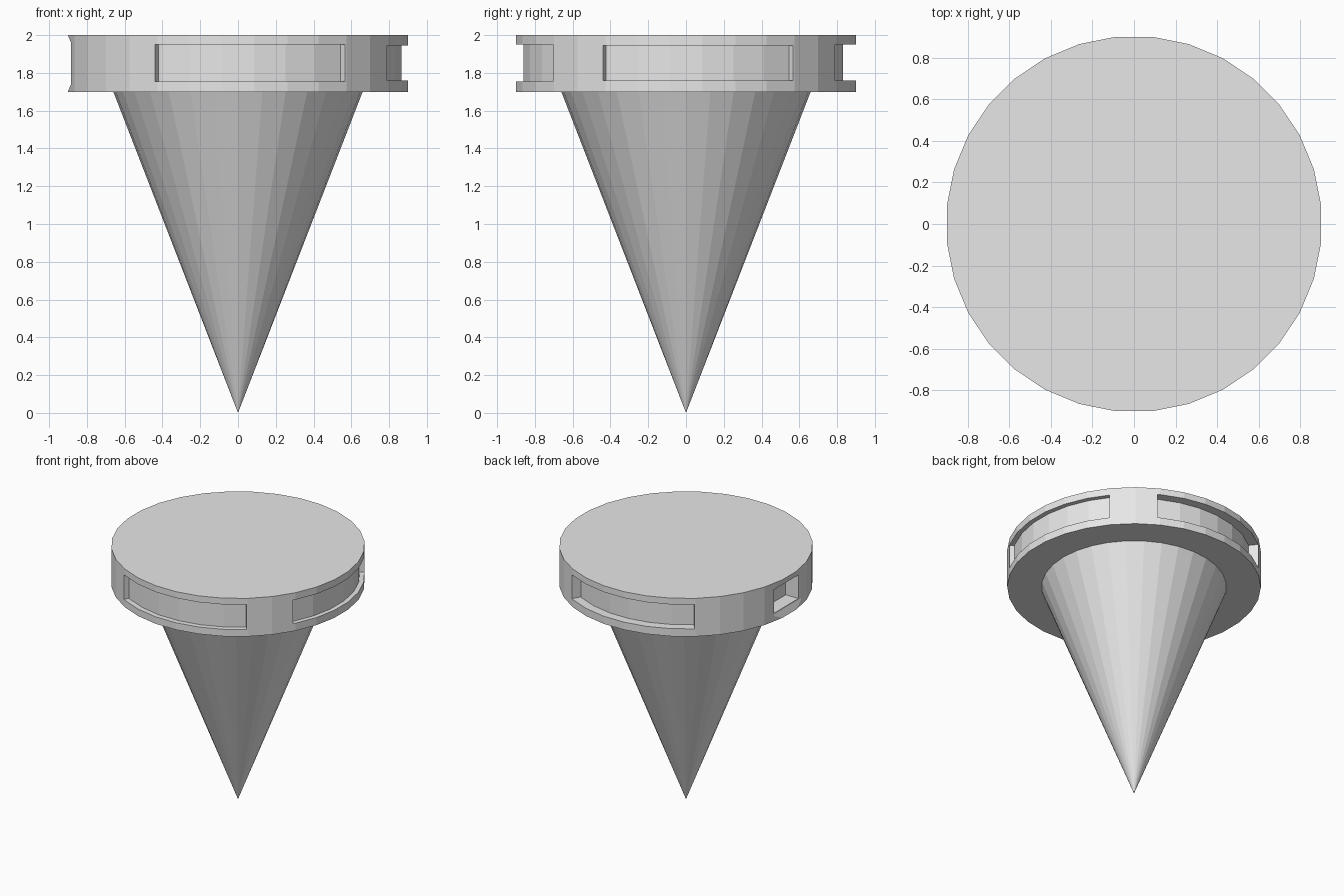
import bpy, bmesh, math

if "Cube" in bpy.data.objects:
    bpy.data.objects.remove(bpy.data.objects["Cube"])

SIDES = 32
STEP = 2 * math.pi / SIDES
RIM = 0.9            # distance from axis to each flat of the rim
Z0, Z1 = 1.70, 2.0   # rim underside and top

grey = bpy.data.materials.new("light grey")
grey.diffuse_color = (0.8, 0.8, 0.8, 1)
grey.use_nodes = True
grey.node_tree.nodes["Principled BSDF"].inputs["Base Color"].default_value = grey.diffuse_color


def prism(name, points, direction):
    """Solid made by sweeping a flat outline along a direction."""
    bm = bmesh.new()
    face = bm.faces.new([bm.verts.new(p) for p in points])
    new = bmesh.ops.extrude_face_region(bm, geom=[face])["geom"]
    bmesh.ops.translate(bm, vec=direction,
                        verts=[v for v in new if isinstance(v, bmesh.types.BMVert)])
    bmesh.ops.recalc_face_normals(bm, faces=bm.faces)
    mesh = bpy.data.meshes.new(name)
    bm.to_mesh(mesh)
    bm.free()
    mesh.materials.append(grey)
    obj = bpy.data.objects.new(name, mesh)
    bpy.context.collection.objects.link(obj)
    return obj


def on_flat(apothem, a, z):
    """Point at angle a on the many-sided outline."""
    off = (a + STEP / 2) % STEP - STEP / 2
    r = apothem / math.cos(off)
    return (r * math.cos(a), r * math.sin(a), z)


def window_cutter(name, centre_deg, inner, low, high):
    """Curved slot cutter that follows the rim."""
    a0 = math.radians(centre_deg - 29.2)
    a1 = math.radians(centre_deg + 38.9)
    corners = [(k + 0.5) * STEP for k in range(-SIDES, 2 * SIDES)]
    angles = [a0] + [a for a in corners if a0 < a < a1] + [a1]
    outline = [on_flat(inner, a, low) for a in angles]
    outline += [on_flat(1.0, a, low) for a in reversed(angles)]
    return prism(name, outline, (0, 0, high - low))


# Round rim block
rim = prism("rim", [on_flat(RIM, (k + 0.5) * STEP, Z0) for k in range(SIDES)],
            (0, 0, Z1 - Z0))

# Long curved recesses on the front, right and back
cutters = [
    window_cutter("front_recess_cutter", -90, 0.86, 1.755, 1.95),
    window_cutter("right_recess_cutter", 0, 0.865, 1.76, 1.945),
    window_cutter("back_recess_cutter", 90, 0.83, 1.76, 1.95),
]

# Small pocket on the left, with a flattened sloping surround
surround = [(-0.901, 2.0), (-0.88, 1.95), (-0.88, 1.75), (-0.901, 1.70),
            (-1.0, 1.70), (-1.0, 2.0)]
cutters.append(prism("left_flat_cutter", [(x, -0.17, z) for x, z in surround],
                     (0, 0.34, 0)))
pocket = [(-1.0, 1.76), (-0.77, 1.76), (-0.77, 1.945), (-1.0, 1.945)]
cutters.append(prism("left_pocket_cutter", [(x, -0.14, z) for x, z in pocket],
                     (0, 0.30, 0)))

bpy.context.view_layer.objects.active = rim
for cutter in cutters:
    cutter.hide_render = True
    mod = rim.modifiers.new("cut", "BOOLEAN")
    mod.operation = "DIFFERENCE"
    mod.solver = "EXACT"
    mod.object = cutter
    bpy.ops.object.modifier_apply(modifier=mod.name)
    bpy.data.objects.remove(cutter)

# Pointed cone hanging below the rim
bpy.ops.mesh.primitive_cone_add(vertices=SIDES, radius1=0.0, radius2=0.66,
                                depth=Z0, end_fill_type="NOTHING",
                                location=(0, 0, Z0 / 2))
cone = bpy.context.object
cone.name = "cone"
cone.data.materials.append(grey)
